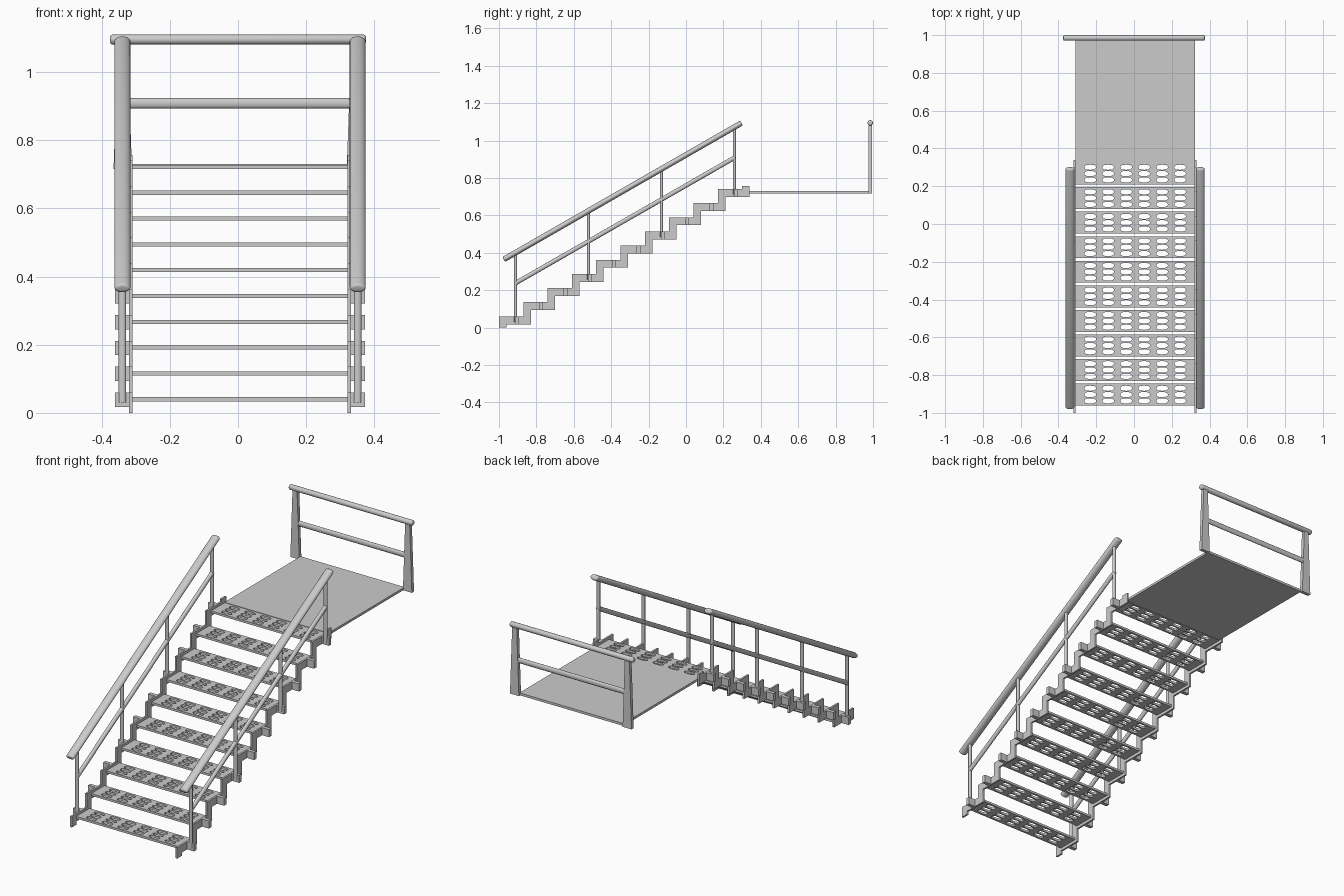
import bpy, bmesh, math
from mathutils import Matrix, Vector

cube = bpy.data.objects.get("Cube")
if cube:
    bpy.data.objects.remove(cube, do_unlink=True)

STEPS, RUN, RISE = 10, 0.13, 0.0757
CENTRE = 0.006            # middle of the flight in x
TREAD_Y, TREAD_Z = -0.903, 0.04

steel = bpy.data.materials.new("grey_steel")
steel.use_nodes = True
GREY = (0.6, 0.6, 0.6, 1)
steel.diffuse_color = GREY
steel.node_tree.nodes["Principled BSDF"].inputs["Base Color"].default_value = GREY


def finish(name, bm, smooth=False):
    bmesh.ops.recalc_face_normals(bm, faces=bm.faces)
    mesh = bpy.data.meshes.new(name)
    bm.to_mesh(mesh)
    bm.free()
    mesh.materials.append(steel)
    obj = bpy.data.objects.new(name, mesh)
    bpy.context.collection.objects.link(obj)
    if smooth:
        bpy.ops.object.select_all(action='DESELECT')
        obj.select_set(True)
        bpy.context.view_layer.objects.active = obj
        bpy.ops.object.shade_smooth_by_angle(angle=math.radians(40))
    return obj


def repeat_up_flight(obj, count=STEPS):
    arr = obj.modifiers.new("steps", 'ARRAY')
    arr.count = count
    arr.use_relative_offset = False
    arr.use_constant_offset = True
    arr.constant_offset_displace = (0, RUN, RISE)


def box(name, lo, hi, top_scale=1):
    lo, hi = Vector(lo), Vector(hi)
    bm = bmesh.new()
    bmesh.ops.create_cube(bm, size=1)
    for v in bm.verts:
        if v.co.z > 0:
            v.co.x *= top_scale
        v.co = (lo + hi) / 2 + v.co * (hi - lo)
    return finish(name, bm)


def rod(name, a, b, rx, ry, round_end=0.0):
    """Oval bar from a to b; rx is the radius across the flight."""
    a, b = Vector(a), Vector(b)
    d = b - a
    bm = bmesh.new()
    bmesh.ops.create_cone(bm, cap_ends=True, segments=20, radius1=1, radius2=1, depth=1)
    bmesh.ops.scale(bm, vec=(rx, ry, d.length), verts=bm.verts)
    if round_end:
        rims = [e for e in bm.edges if abs(e.verts[0].co.z - e.verts[1].co.z) < 1e-5]
        bmesh.ops.bevel(bm, geom=rims, offset=round_end, segments=3, profile=0.5,
                        affect='EDGES', clamp_overlap=True)
    if abs(d.x) > 0.01:
        rot = Matrix.Rotation(math.pi / 2, 4, 'Y')
    else:
        rot = Matrix.Rotation(-math.atan2(d.y, d.z), 4, 'X')
    bmesh.ops.transform(bm, matrix=Matrix.Translation((a + b) / 2) @ rot, verts=bm.verts)
    return finish(name, bm, smooth=True)


# Perforated treads: each cell is a rectangle around an oval hole
def make_treads():
    half_x, half_y, cols, rows = 0.316, 0.058, 6, 3
    px, py = 0.0952, 0.0335
    bm = bmesh.new()

    def limits(i, n, pitch, half):
        lo = -half if i == 0 else (i - n / 2) * pitch
        hi = half if i == n - 1 else (i + 1 - n / 2) * pitch
        return lo, hi

    for i in range(cols):
        for j in range(rows):
            cx, cy = (i + 0.5 - cols / 2) * px, (j + 0.5 - rows / 2) * py
            x0, x1 = limits(i, cols, px, half_x)
            y0, y1 = limits(j, rows, py, half_y)
            outer, inner = [], []
            for k in range(16):
                a = k * math.pi / 8
                c, s = math.cos(a), math.sin(a)
                m = max(abs(c), abs(s))
                u, w = c / m, s / m
                outer.append(bm.verts.new((cx + (u * (x1 - cx) if u > 0 else u * (cx - x0)),
                                           cy + (w * (y1 - cy) if w > 0 else w * (cy - y0)), 0)))
                oval = [math.copysign(abs(t) ** 0.8, t) for t in (c, s)]
                inner.append(bm.verts.new((cx + 0.031 * oval[0], cy + 0.0135 * oval[1], 0)))
            for k in range(16):
                n = (k + 1) % 16
                bm.faces.new((outer[k], outer[n], inner[n], inner[k]))
    bmesh.ops.remove_doubles(bm, verts=bm.verts, dist=1e-5)
    obj = finish("perforated_treads", bm)
    obj.location = (CENTRE, TREAD_Y, TREAD_Z)
    thick = obj.modifiers.new("thickness", 'SOLIDIFY')
    thick.thickness, thick.offset = 0.012, 0
    repeat_up_flight(obj)


make_treads()


# Zigzag side plates
def make_stringer(name, x):
    upper, lower = [(-1, 0)], [(-0.96, 0)]
    for k in range(STEPS):
        top, under = 0.06 + k * RISE, 0.018 + k * RISE
        upper += [(-1 + k * RUN, top), (-1 + (k + 1) * RUN, top)]
        lower += [(-0.96 + k * RUN, under), (-0.96 + (k + 1) * RUN, under)]
    end_z = 0.757
    upper.append((upper[-1][0], end_z))
    lower.append((lower[-1][0], end_z))
    bm = bmesh.new()
    face = bm.faces.new([bm.verts.new((x - 0.005, y, z)) for y, z in upper + lower[::-1]])
    new = bmesh.ops.extrude_face_region(bm, geom=[face])["geom"]
    bmesh.ops.translate(bm, vec=(0.01, 0, 0),
                        verts=[v for v in new if isinstance(v, bmesh.types.BMVert)])
    finish(name, bm)


# Both sides of the flight: plate, brackets, posts and rails
for side, sign in (("left", 1), ("right", -1)):
    make_stringer(side + "_stringer", CENTRE + sign * 0.32)
    inner, outer = sorted((CENTRE + sign * 0.322, CENTRE + sign * 0.367))
    bracket = box(side + "_brackets", (inner, TREAD_Y - 0.011, 0.018),
                  (outer, TREAD_Y + 0.009, 0.06))
    repeat_up_flight(bracket)
    x = CENTRE + sign * 0.345
    slope = (1.09 - 0.367) / (0.29 + 0.97)
    for n, k in enumerate((0, 3, 6, 9)):
        y = TREAD_Y - 0.008 + k * RUN
        rod(f"{side}_post_{n + 1}", (x, y, 0.03 + k * RISE),
            (x, y, 0.367 + (y + 0.97) * slope), 0.011, 0.008)
    rod(side + "_handrail", (x, -0.975, 0.364), (x, 0.297, 1.094), 0.0235, 0.015, 0.008)
    rod(side + "_middle_rail", (x, -0.911, 0.238), (x, 0.262, 0.91), 0.011, 0.012)
    # Tapered end post of the landing
    px = 0.004 + sign * 0.342
    box(side + "_landing_post", (px - 0.027, 0.975, 0.716), (px + 0.027, 0.994, 1.095), 0.5)

# Landing and its end guard
box("landing", (CENTRE - 0.316, 0.325, 0.717), (CENTRE + 0.316, 0.985, 0.73))
rod("landing_top_rail", (-0.375, 0.985, 1.095), (0.375, 0.985, 1.095), 0.0145, 0.0145, 0.007)
rod("landing_middle_rail", (-0.338, 0.985, 0.908), (0.346, 0.985, 0.908), 0.015, 0.009)
